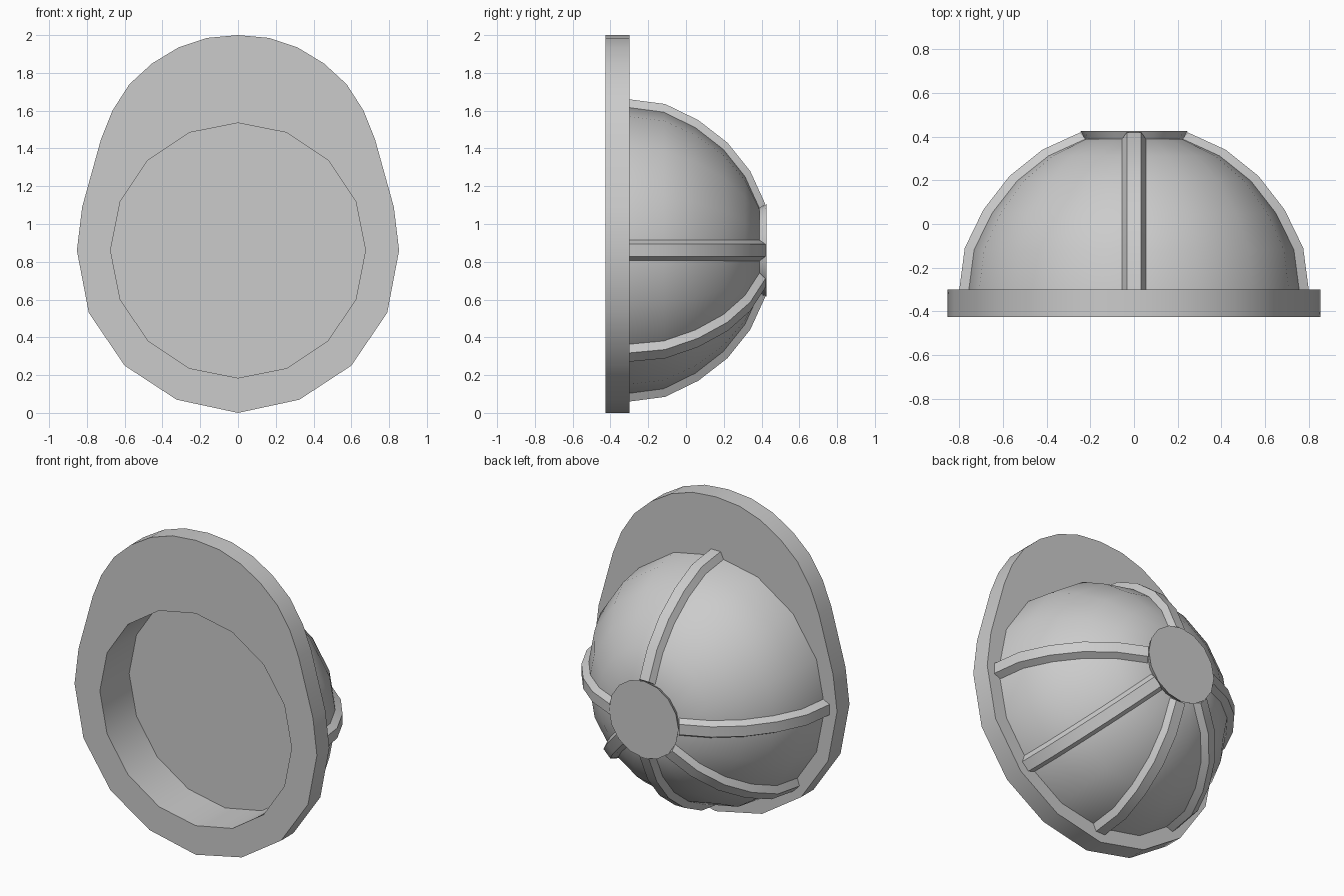
import bpy, bmesh, math
from mathutils import Matrix, Vector

old = bpy.data.objects.get("Cube")
if old:
    bpy.data.objects.remove(old)

grey = bpy.data.materials.new("light grey")
grey.use_nodes = True
grey.diffuse_color = (0.6, 0.6, 0.6, 1)
grey.node_tree.nodes["Principled BSDF"].inputs["Base Color"].default_value = (0.6, 0.6, 0.6, 1)

HUB = 0.86          # height of the dome axis
BACK, FRONT = -0.30, -0.425
SIDES = 16


def finish(name, bm, angle=30):
    bmesh.ops.recalc_face_normals(bm, faces=bm.faces)
    mesh = bpy.data.meshes.new(name)
    bm.to_mesh(mesh)
    bm.free()
    obj = bpy.data.objects.new(name, mesh)
    bpy.context.collection.objects.link(obj)
    mesh.materials.append(grey)
    bpy.ops.object.select_all(action='DESELECT')
    obj.select_set(True)
    bpy.context.view_layer.objects.active = obj
    bpy.ops.object.shade_smooth_by_angle(angle=math.radians(angle))
    return obj


def lathe(name, profile, angle=30):
    """Spin (radius, y) points around the dome axis."""
    bm = bmesh.new()
    verts = [bm.verts.new((r, y, HUB)) for r, y in profile]
    edges = [bm.edges.new(pair) for pair in zip(verts, verts[1:])]
    bmesh.ops.spin(bm, geom=verts + edges, cent=(0, 0, HUB), axis=(0, 1, 0),
                   angle=math.tau, steps=SIDES, use_merge=True)
    bmesh.ops.remove_doubles(bm, verts=bm.verts, dist=0.0005)
    return finish(name, bm, angle)


# Profiles of the rib tops and of the dome just beneath them
rib_line = [(0.80, BACK), (0.775, -0.11), (0.69, 0.065), (0.57, 0.22), (0.42, 0.34), (0.245, 0.42)]
dome_line = []
for r, y in rib_line:
    out = Vector((r, y - BACK))
    p = out - out.normalized() * 0.033
    dome_line.append((p.x, p.y + BACK))

# Hollow dome with a flat-bottomed recess
lathe("dome", [(0, 0.39)] + dome_line[::-1] + [(0.675, BACK), (0.675, -0.13), (0, -0.13)], 35)

# Round crown plate
lathe("crown_plate", [(0, 0.425), (0.245, 0.425), (0.222, 0.385), (0, 0.385)])

# Brim with a longer peak at the top
half = [(0, 2.0), (0.165, 1.985), (0.315, 1.935), (0.455, 1.85), (0.575, 1.74),
        (0.665, 1.60), (0.725, 1.45), (0.825, 1.09), (0.853, 0.86), (0.79, 0.53),
        (0.6, 0.25), (0.325, 0.07), (0, 0)]
outline = half + [(-x, z) for x, z in half[-2:0:-1]]
hole = [(0.675 * math.sin(math.tau * i / SIDES), HUB + 0.675 * math.cos(math.tau * i / SIDES))
        for i in range(SIDES)]
bm = bmesh.new()
edges = []
for loop in (outline, hole):
    ring = [bm.verts.new((x, FRONT, z)) for x, z in loop]
    edges += [bm.edges.new((ring[i - 1], ring[i])) for i in range(len(ring))]
bmesh.ops.triangle_fill(bm, edges=edges, use_beauty=True, normal=(0, -1, 0))
ext = bmesh.ops.extrude_face_region(bm, geom=bm.faces[:], use_keep_orig=True)
moved = [v for v in ext["geom"] if isinstance(v, bmesh.types.BMVert)]
bmesh.ops.translate(bm, verts=moved, vec=(0, BACK - FRONT, 0))
finish("brim", bm)


# Raised ribs, tapered from base to top
def rib(name, degrees):
    bm = bmesh.new()
    rows = []
    for (r, y), (dr, dy) in zip(rib_line, dome_line):
        section = [(dr - 0.012, dy, -0.055), (r, y, -0.033), (r, y, 0.033), (dr - 0.012, dy, 0.055)]
        rows.append([bm.verts.new((a, b, HUB + c)) for a, b, c in section])
    for a, b in zip(rows, rows[1:]):
        for i in range(4):
            j = (i + 1) % 4
            bm.faces.new((a[i], a[j], b[j], b[i]))
    bm.faces.new(rows[0])
    bm.faces.new(rows[-1])
    bmesh.ops.rotate(bm, verts=bm.verts, cent=(0, 0, HUB),
                     matrix=Matrix.Rotation(-math.radians(degrees), 3, 'Y'))
    finish(name, bm)


for name, degrees in (("top_rib", 90), ("left_rib", 0), ("lower_left_rib", -45),
                      ("bottom_rib", -90), ("lower_right_rib", -135), ("right_rib", 180)):
    rib(name, degrees)
